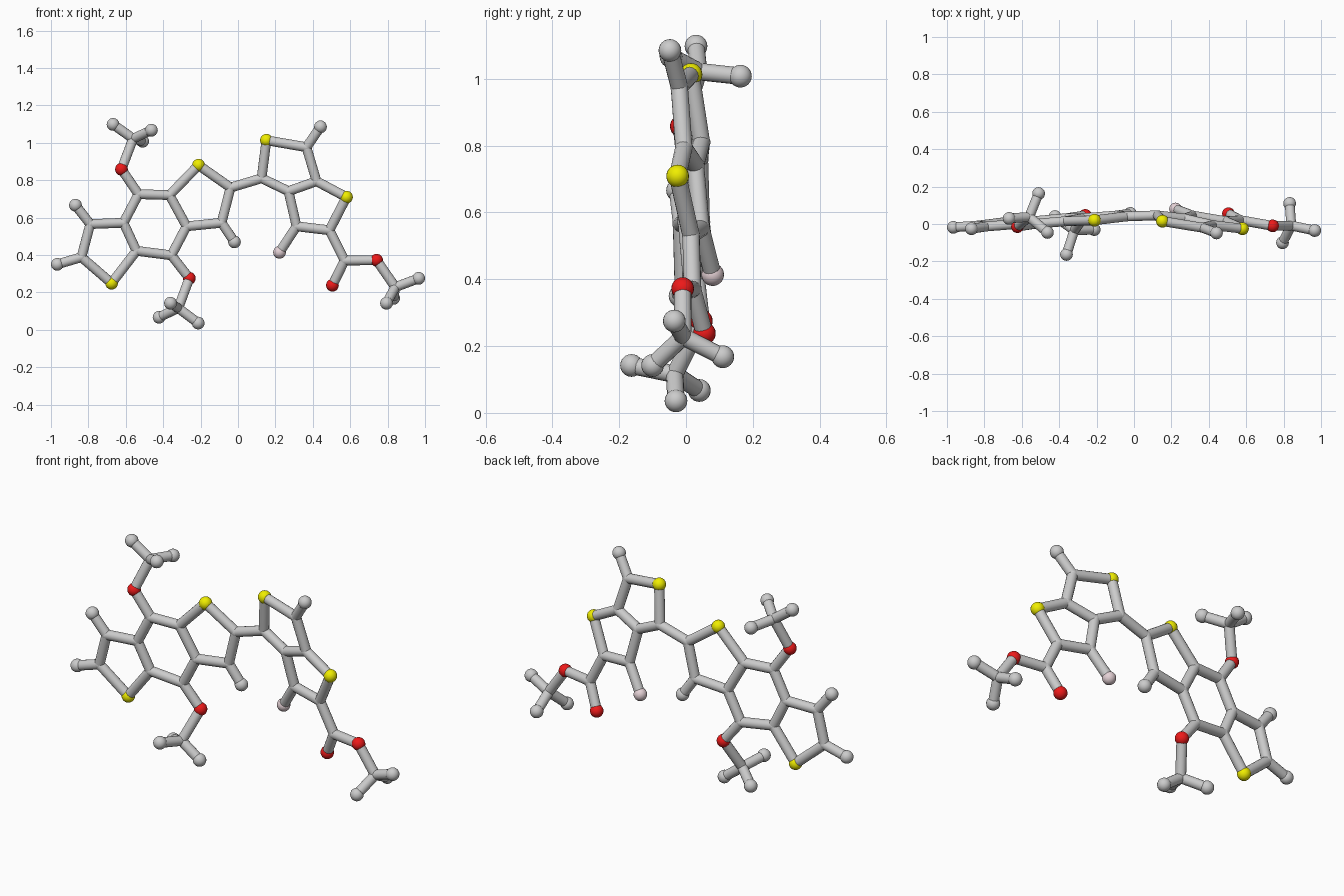
import bpy, bmesh
from mathutils import Vector, Matrix

if "Cube" in bpy.data.objects:
    bpy.data.objects.remove(bpy.data.objects["Cube"])

ATOM_R, BOND_R = 0.034, 0.026

# the two fused ring systems are flat, so depth comes from a tilted plane
def left_plane(x, z):
    return Vector((x, 0.02 + 0.085 * (x + 0.21) - 0.05 * (z - 0.88), z))

def right_plane(x, z):
    return Vector((x, 0.015 - 0.186 * (x - 0.152) - 0.13 * (z - 1.013), z))

# left ring system: first letter of each name is the element
left = {
    'H1': (-.869, .666), 'C1': (-.79, .565), 'C2': (-.837, .388), 'H2': (-.966, .35),
    'S1': (-.676, .249), 'C3': (-.543, .422), 'C4': (-.612, .572), 'C5': (-.532, .725),
    'O1': (-.623, .858), 'C6': (-.366, .72), 'S2': (-.211, .88), 'C7': (-.275, .553),
    'C8': (-.356, .398), 'O2': (-.26, .275), 'C9': (-.088, .572), 'H3': (-.019, .47),
    'C10': (-.04, .76)}
# right ring system
right = {
    'C11': (.126, .81), 'S3': (.152, 1.013), 'C12': (.366, .976), 'H4': (.441, 1.085),
    'C13': (.42, .794), 'S4': (.58, .709), 'C14': (.489, .532), 'C15': (.313, .553),
    'C16': (.27, .741), 'F1': (.222, .414)}
atoms = {k: left_plane(*v) for k, v in left.items()}
atoms.update({k: right_plane(*v) for k, v in right.items()})
# ester group
atoms['C17'] = Vector((.57, .02, .37))
atoms['O3'] = Vector((.505, .055, .238))
atoms['O4'] = Vector((.741, -.01, .372))

chains = [
    'H1 C1 C2 S1 C3 C4 C1', 'C2 H2', 'C4 C5 C6 C7 C8 C3', 'C5 O1', 'C8 O2',
    'C6 S2 C10 C9 C7', 'C9 H3', 'C10 C11 S3 C12 C13 C16 C11', 'C12 H4',
    'C13 S4 C14 C15 C16', 'C15 F1', 'C14 C17 O4', 'C17 O3']

# methyl end groups: centre sits a little toward the oxygen from the three tips
def methyl(tag, oxygen, tips):
    mean = sum((Vector(t) for t in tips), Vector()) / 3
    atoms['C' + tag] = mean + (atoms[oxygen] - mean).normalized() * 0.04
    chains.append(f'{oxygen} C{tag}')
    for i, t in enumerate(tips):
        atoms[f'H{tag}{i}'] = Vector(t)
        chains.append(f'C{tag} H{tag}{i}')

methyl('m1', 'O1', [(-.668, .03, 1.098), (-.463, -.045, 1.067), (-.51, .163, 1.008)])
methyl('m2', 'O2', [(-.422, .04, .067), (-.213, -.03, .036), (-.361, -.163, .142)])
methyl('m3', 'O4', [(.966, -.035, .275), (.832, .11, .168), (.794, -.1, .142)])

def finish(bm, name, color=None):
    me = bpy.data.meshes.new(name)
    bm.to_mesh(me)
    bm.free()
    for p in me.polygons:
        p.use_smooth = True
    ob = bpy.data.objects.new(name, me)
    bpy.context.collection.objects.link(ob)
    if color:
        mat = bpy.data.materials.new(name + '_colour')
        mat.diffuse_color = (*color, 1)
        mat.use_nodes = True
        mat.node_tree.nodes["Principled BSDF"].inputs["Base Color"].default_value = mat.diffuse_color
        me.materials.append(mat)

# balls, one object per element; carbons are just rounded stick joints
for letter, name, radius, color in [
        ('C', 'carbon_joints', BOND_R * 1.04, None), ('H', 'hydrogen_balls', ATOM_R, None),
        ('S', 'sulfur_balls', ATOM_R, (.87, .85, 0)), ('O', 'oxygen_balls', ATOM_R, (.85, .01, .01)),
        ('F', 'fluorine_ball', ATOM_R, (.78, .64, .67))]:
    bm = bmesh.new()
    for k, p in atoms.items():
        if k[0] == letter:
            bmesh.ops.create_uvsphere(bm, u_segments=20, v_segments=12, radius=radius,
                                      matrix=Matrix.Translation(p))
    finish(bm, name, color)

# bond sticks
bm = bmesh.new()
for chain in chains:
    names = chain.split()
    for a, b in zip(names, names[1:]):
        p, q = atoms[a], atoms[b]
        d = q - p
        m = Matrix.Translation((p + q) / 2) @ d.to_track_quat('Z', 'Y').to_matrix().to_4x4()
        bmesh.ops.create_cone(bm, cap_ends=False, segments=16, radius1=BOND_R,
                              radius2=BOND_R, depth=d.length, matrix=m)
finish(bm, 'bond_sticks')
